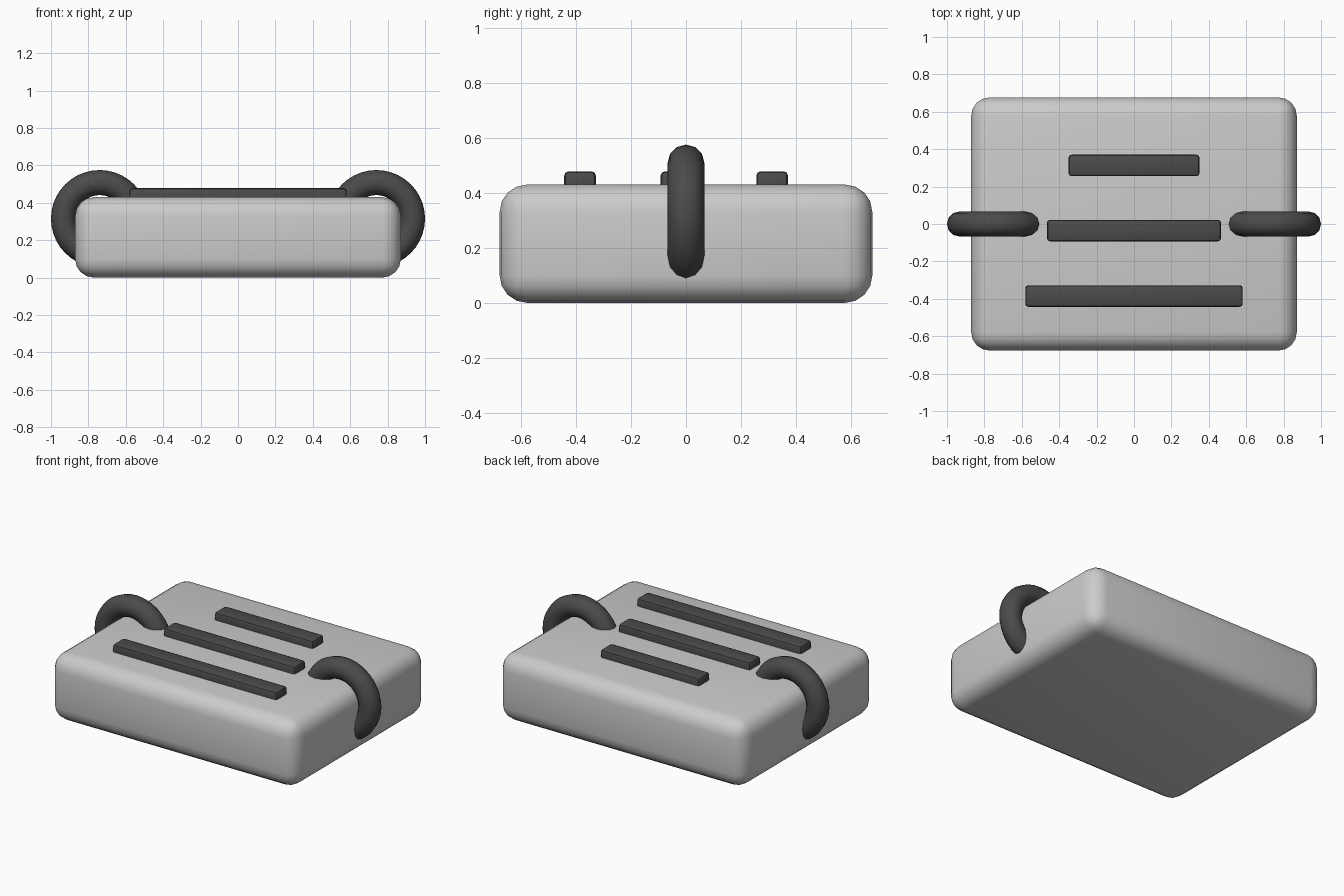
import bpy
from math import pi, radians

if "Cube" in bpy.data.objects:
    bpy.data.objects.remove(bpy.data.objects["Cube"])

dark = bpy.data.materials.new("dark_grey")
dark.diffuse_color = (0.07, 0.07, 0.07, 1)
dark.use_nodes = True
dark.node_tree.nodes["Principled BSDF"].inputs["Base Color"].default_value = dark.diffuse_color


def finish(obj, name, mat=None, angle=40):
    obj.name = name
    if mat:
        obj.data.materials.append(mat)
    bpy.ops.object.shade_smooth_by_angle(angle=radians(angle))
    return obj


def rounded_box(name, size, centre, bevel, segments, mat=None):
    bpy.ops.mesh.primitive_cube_add(size=1, location=centre)
    obj = bpy.context.object
    obj.scale = size
    bpy.ops.object.transform_apply(location=False, rotation=False, scale=True)
    mod = obj.modifiers.new("rounded_edges", 'BEVEL')
    mod.width = bevel
    mod.segments = segments
    bpy.ops.object.modifier_apply(modifier=mod.name)
    return finish(obj, name, mat)


# Main slab
rounded_box("slab", (1.742, 1.354, 0.43), (0, 0, 0.215), 0.1, 4)

# Raised bars, getting shorter towards the back
for name, y, length in (("front_bar", -0.385, 1.162),
                        ("middle_bar", -0.035, 0.93),
                        ("back_bar", 0.313, 0.70)):
    rounded_box(name, (length, 0.115, 0.09), (0, y, 0.433), 0.016, 2, dark)

# Ring handles sunk into both ends
for side, name in ((-1, "left_ring"), (1, "right_ring")):
    bpy.ops.mesh.primitive_torus_add(
        major_segments=40, minor_segments=12,
        major_radius=0.193, minor_radius=0.067,
        location=(side * 0.74, 0, 0.315), rotation=(pi / 2, 0, 0))
    finish(bpy.context.object, name, dark, 60)
